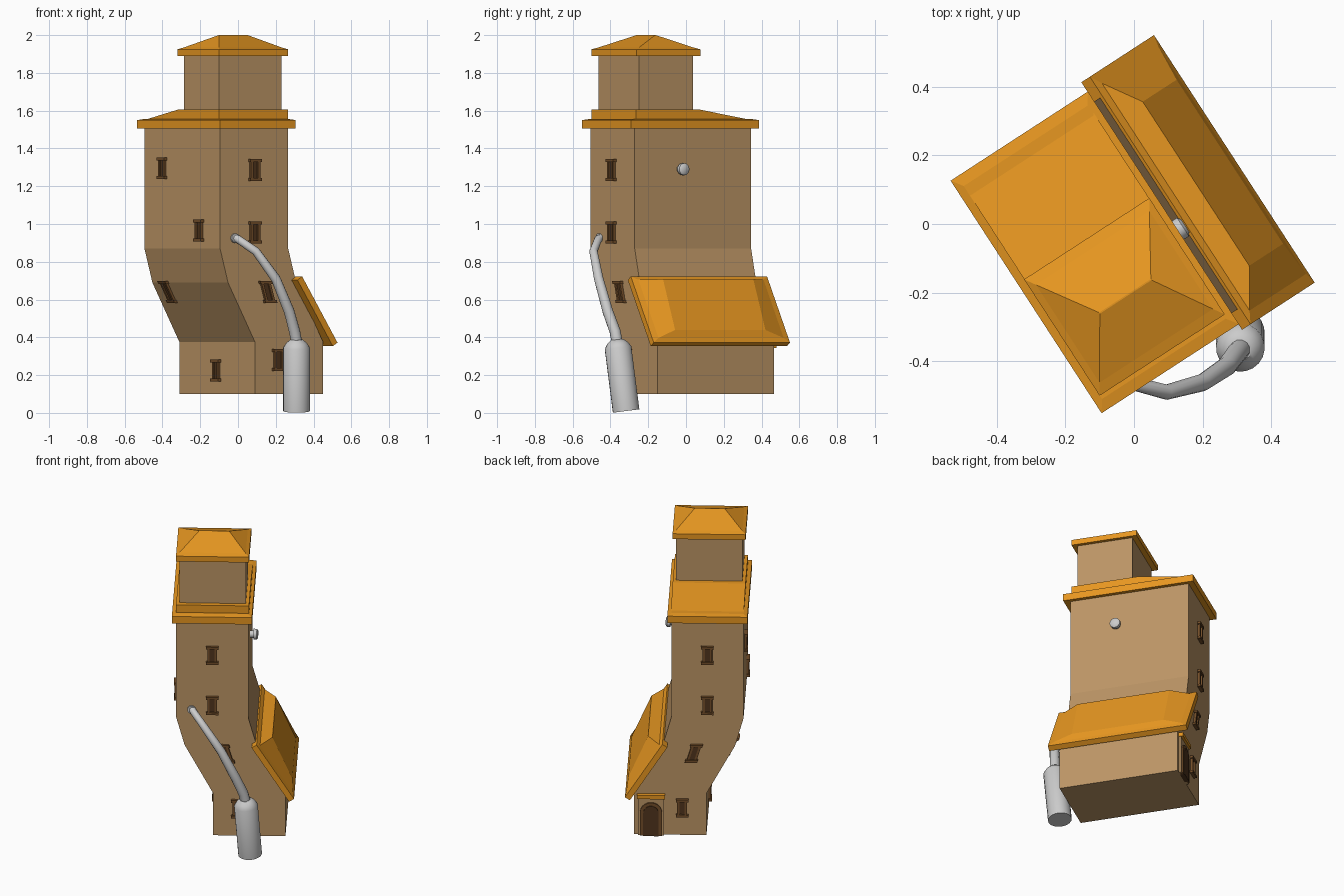
import bpy, bmesh, math
from mathutils import Matrix, Vector

if "Cube" in bpy.data.objects:
    bpy.data.objects.remove(bpy.data.objects["Cube"])

ROT = Matrix.Rotation(math.radians(33), 4, 'Z')   # the house is turned on its plot


def mat(name, c):
    m = bpy.data.materials.new(name)
    m.diffuse_color = (*c, 1)
    m.use_nodes = True
    m.node_tree.nodes["Principled BSDF"].inputs["Base Color"].default_value = m.diffuse_color
    return m


WALL = mat("plaster", (0.50, 0.30, 0.13))
ROOF = mat("orange_roof", (0.80, 0.31, 0.015))
WOOD = mat("wood", (0.17, 0.075, 0.022))
DARK = mat("dark_wood", (0.08, 0.035, 0.012))


def finish(name, bm, material=None, m=Matrix.Identity(4), smooth=False):
    bmesh.ops.recalc_face_normals(bm, faces=bm.faces)
    me = bpy.data.meshes.new(name)
    bm.to_mesh(me)
    bm.free()
    me.transform(m)
    ob = bpy.data.objects.new(name, me)
    bpy.context.collection.objects.link(ob)
    if material:
        me.materials.append(material)
    if smooth:
        bpy.ops.object.select_all(action='DESELECT')
        ob.select_set(True)
        bpy.context.view_layer.objects.active = ob
        bpy.ops.object.shade_smooth_by_angle(angle=math.radians(40))
    return ob


def skin(bm, rings):
    rows = [[bm.verts.new(p) for p in r] for r in rings]
    n = len(rows[0])
    for a, b in zip(rows, rows[1:]):
        for i in range(n):
            bm.faces.new((a[i], a[(i + 1) % n], b[(i + 1) % n], b[i]))
    bm.faces.new(rows[0])
    bm.faces.new(rows[-1])


def loft(name, rings, material, m=Matrix.Identity(4)):
    """Stack of rectangles (x0, x1, y0, y1, z at x0, z at x1)."""
    bm = bmesh.new()
    skin(bm, [[(a, c, e), (b, c, f), (b, d, f), (a, d, e)] for a, b, c, d, e, f in rings])
    return finish(name, bm, material, ROT @ m)


def rect(cx, cy, hx, hy, z):
    return (cx - hx, cx + hx, cy - hy, cy + hy, z, z)


# Bent main body: same footprint sliding sideways as it rises
loft("main_body", [rect(x, -0.005, 0.215, 0.3675, z) for x, z in
                   ((0.0805, 0.10), (0.0805, 0.375), (-0.09, 0.69), (-0.14, 0.87), (-0.14, 1.52))], WALL)

# Main roof: eaves band, then a one-way slope beside the turret platform
loft("main_roof_eaves", [rect(-0.141, -0.007, 0.2385, 0.404, 1.505),
                         rect(-0.141, -0.007, 0.2385, 0.404, 1.55),
                         rect(-0.141, -0.007, 0.215, 0.37, 1.556)], ROOF)
loft("main_roof_slope", [(-0.356, 0.078, -0.365, 0.365, 1.55, 1.55),
                         (-0.356, 0.078, -0.365, 0.039, 1.605, 1.605)], ROOF)

# Turret with hipped cap
loft("turret", [rect(-0.139, -0.163, 0.197, 0.17, z) for z in (1.59, 1.9)], WALL)
loft("turret_roof", [rect(-0.139, -0.163, 0.2175, 0.202, 1.89),
                     rect(-0.139, -0.163, 0.2175, 0.202, 1.925),
                     rect(-0.139, -0.163, 0.197, 0.17, 1.935),
                     rect(-0.136, -0.163, 0.09, 0.002, 2.0)], ROOF)

# Lean-to roof lying against the bend
s, n = Vector((0.537, 0, -0.844)), Vector((0.844, 0, 0.537))
o = Vector((0.13, 0, 0.725)) - n * 0.04
SLAB = Matrix(((s.x, 0, n.x, o.x), (0, 1, 0, 0), (s.z, 0, n.z, o.z), (0, 0, 0, 1)))
loft("lean_to_roof", [(0, 0.415, -0.43, 0.43, 0, 0),
                      (0, 0.415, -0.43, 0.43, 0.035, 0.035),
                      (0.025, 0.39, -0.395, 0.395, 0.042, 0.042),
                      (0.06, 0.35, -0.285, 0.285, 0.103, 0.058)], ROOF, SLAB)


# Windows: frame, sill, lintel and dark pane, built facing -y and then placed
def window(px, py, pz, turn, shear=0.0, lean=0.0):
    m = (Matrix.Translation((px, py, pz))
         @ Matrix(((1, 0, shear, 0), (0, 1, 0, 0), (0, 0, 1, 0), (0, 0, 0, 1)))
         @ Matrix.Rotation(math.radians(turn), 4, 'Z')
         @ Matrix(((1, 0, 0, 0), (0, 1, lean, 0), (0, 0, 1, 0), (0, 0, 0, 1))))
    for part, hx, z0, z1, depth, material in (
            ("window_frame_left", None, -0.05, 0.05, 0.015, WOOD),
            ("window_frame_right", None, -0.05, 0.05, 0.015, WOOD),
            ("window_sill", 0.037, -0.058, -0.042, 0.02, WOOD),
            ("window_lintel", 0.037, 0.042, 0.058, 0.02, WOOD),
            ("window_pane", 0.022, -0.045, 0.045, 0.007, DARK)):
        x0, x1 = (-hx, hx) if hx else ((-0.029, -0.015) if "left" in part else (0.015, 0.029))
        loft(part, [(x0, x1, -depth, 0.012, z, z) for z in (z0, z1)], material, m)


for y, turn in ((-0.3725, 0), (0.3625, 180)):
    for x, z, sh in ((-0.14, 1.285, 0), (-0.14, 0.955, 0), (-0.06, 0.64, -0.3), (0.01, 0.28, 0)):
        window(x, y, z, turn, shear=sh)
for x, y, z, lean in ((-0.355, 0.18, 1.295, 0), (-0.355, -0.178, 0.965, 0),
                      (-0.278, 0.243, 0.64, -0.54), (-0.1345, -0.005, 0.225, 0)):
    window(x, y, z, -90, shear=lean)


# Arched back door with orange surround
def arch(name, w, z0, spring, y0, y1, material):
    pts = [(-w, z0), (w, z0)] + [(w * math.cos(t), spring + w * math.sin(t))
                                for t in (math.pi * i / 10 for i in range(11))]
    bm = bmesh.new()
    skin(bm, [[(0.195 + x, y, z) for x, z in pts] for y in (y0, y1)])
    finish(name, bm, material, ROT)


loft("door_surround", [(0.118, 0.272, 0.355, 0.375, z, z) for z in (0.1, 0.35)], WALL)
loft("door_lintel", [(0.112, 0.278, 0.355, 0.39, z, z) for z in (0.343, 0.368)], ROOF)
arch("door_arch", 0.066, 0.1, 0.25, 0.36, 0.384, WOOD)
arch("door_leaf", 0.046, 0.1, 0.25, 0.36, 0.389, DARK)


# Round grey parts: tubes swept along a path with changing radius
def tube(name, path, sides=20):
    P = [Vector(p[:3]) for p in path]
    rings = []
    for i, p in enumerate(P):
        a, b = P[max(i - 1, 0)], P[min(i + 1, len(P) - 1)]
        t = (b - a).normalized()
        e = Vector((1, 0.6, 0)) if abs(t.x) < 0.6 else Vector((0.3, 0.8, 0.5))
        e = (e - t * e.dot(t)).normalized()
        f = t.cross(e)
        rings.append([p + path[i][3] * (e * math.cos(k) + f * math.sin(k))
                      for k in (2 * math.pi * j / sides for j in range(sides))])
    bm = bmesh.new()
    skin(bm, rings)
    return finish(name, bm, smooth=True)


tube("tank", [(0.31, -0.317, 0.01, 0.071), (0.31, -0.36, 0.345, 0.071),
              (0.31, -0.363, 0.37, 0.055), (0.31, -0.365, 0.388, 0.033)])
# Uses a fixed reference axis so the bend does not twist
cu = bpy.data.curves.new("feed_pipe", 'CURVE')
cu.dimensions = '3D'
cu.bevel_depth = 0.03
cu.bevel_resolution = 4
cu.use_fill_caps = True
sp = cu.splines.new('POLY')
pipe = [(0.31, -0.365, 0.375, 1), (0.30, -0.375, 0.43, 1), (0.27, -0.415, 0.54, 0.95),
        (0.20, -0.462, 0.71, 0.85), (0.095, -0.49, 0.855, 0.75), (0.0, -0.465, 0.92, 0.7),
        (-0.03, -0.44, 0.93, 0.7)]
sp.points.add(len(pipe) - 1)
for pt, (x, y, z, r) in zip(sp.points, pipe):
    pt.co = (x, y, z, 1)
    pt.radius = r
bpy.context.collection.objects.link(bpy.data.objects.new("feed_pipe", cu))

# Short collars where pipes meet the walls
for name, a, b, z, d in (("pipe_collar", -0.2635, -0.372, 0.925, (0, -1)),
                         ("side_spout", 0.075, -0.085, 1.29, (1, 0))):
    steps = ((-0.01, 0.025), (0.012, 0.025)) if name == "pipe_collar" else \
            ((-0.01, 0.022), (0.02, 0.022), (0.021, 0.032), (0.04, 0.032), (0.048, 0.022))
    tube(name, [(*(ROT @ Vector((a + d[0] * k, b + d[1] * k, z))), r) for k, r in steps], 16)
